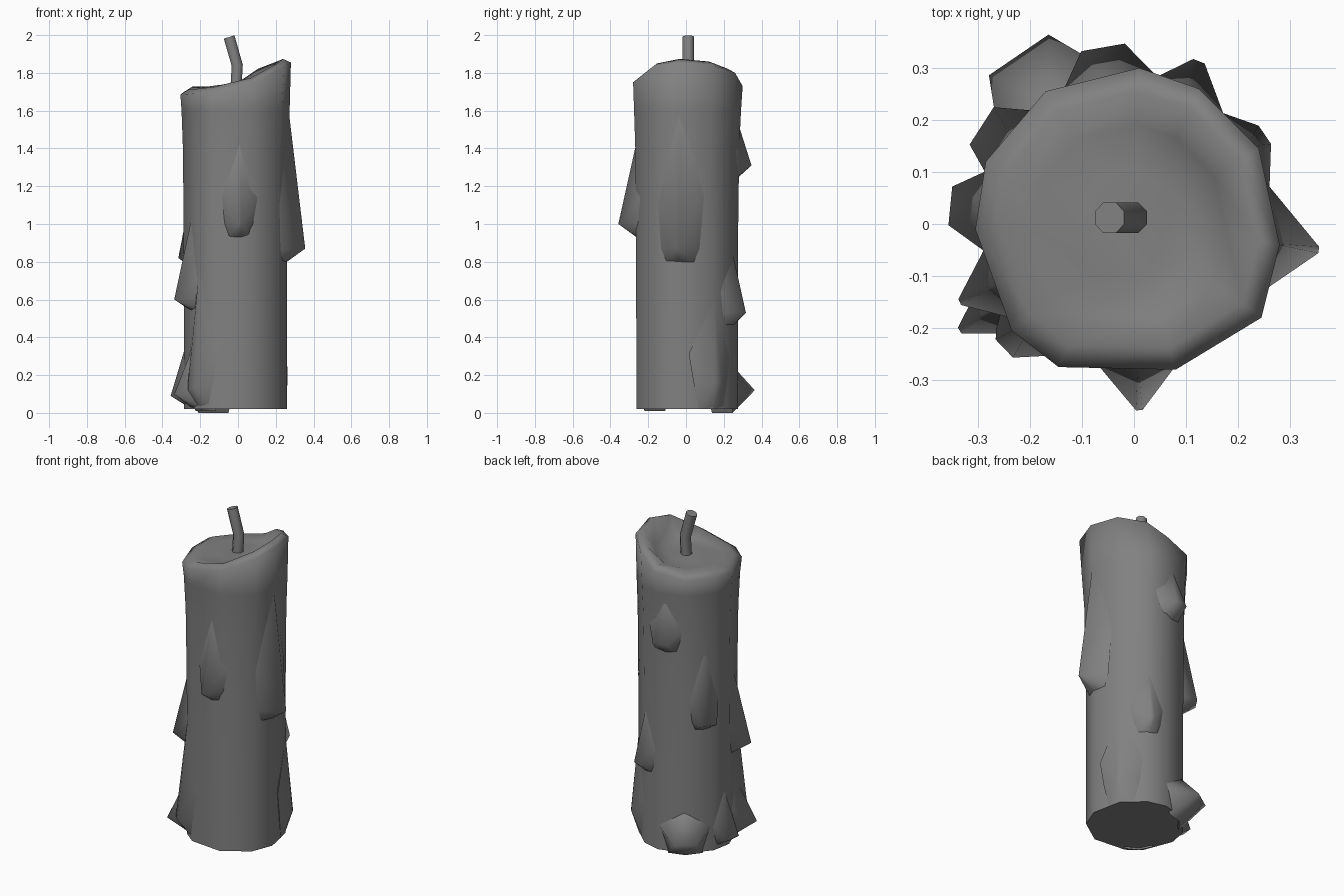
import bpy, bmesh
from math import radians, sin, cos, atan2, hypot, pi
from mathutils import Vector

cube = bpy.data.objects.get("Cube")
if cube:
    bpy.data.objects.remove(cube)

wax = bpy.data.materials.new("grey_wax")
wax.use_nodes = True
GREY = (0.22, 0.22, 0.22, 1)
wax.diffuse_color = GREY
wax.node_tree.nodes["Principled BSDF"].inputs["Base Color"].default_value = GREY


def finish(name, bm, angle):
    bmesh.ops.recalc_face_normals(bm, faces=bm.faces)
    mesh = bpy.data.meshes.new(name)
    bm.to_mesh(mesh)
    bm.free()
    ob = bpy.data.objects.new(name, mesh)
    bpy.context.collection.objects.link(ob)
    mesh.materials.append(wax)
    bpy.ops.object.select_all(action='DESELECT')
    ob.select_set(True)
    bpy.context.view_layer.objects.active = ob
    bpy.ops.object.shade_smooth_by_angle(angle=radians(angle))
    return ob


def loft(name, rings, angle):
    """Skin a stack of equal-sized rings and close both ends."""
    bm = bmesh.new()
    loops = [[bm.verts.new(p) for p in ring] for ring in rings]
    n = len(loops[0])
    for a, b in zip(loops, loops[1:]):
        for i in range(n):
            j = (i + 1) % n
            bm.faces.new((a[i], a[j], b[j], b[i]))
    bm.faces.new(loops[0])
    bm.faces.new(loops[-1])
    return finish(name, bm, angle)


# Candle body: near-round shaft, uneven rim and shallow melted basin
rim = [Vector(p) for p in (
    (0.28, -0.04, 1.855), (0.24, 0.145, 1.84), (0.125, 0.26, 1.80),
    (0.01, 0.30, 1.73), (-0.17, 0.255, 1.70), (-0.285, 0.12, 1.70),
    (-0.305, -0.01, 1.685), (-0.235, -0.205, 1.69), (-0.145, -0.275, 1.70),
    (0.08, -0.28, 1.75), (0.245, -0.18, 1.83))]
FLOOR = 1.735


def shaft(z, radius, blend, cx=-0.012):
    ring = []
    for p in rim:
        a = atan2(p.y, p.x)
        round_pt = Vector((cx + radius * cos(a), radius * sin(a), z))
        ring.append(round_pt.lerp(Vector((p.x, p.y, z)), blend))
    return ring


def basin(scale, slope, lift):
    return [Vector((p.x * scale, p.y * scale, FLOOR + slope * (p.z - FLOOR) + lift))
            for p in rim]


loft("candle_body", [
    shaft(0.02, 0.272, 0.1), shaft(0.5, 0.272, 0.1), shaft(1.0, 0.274, 0.1),
    shaft(1.4, 0.274, 0.3), shaft(1.6, 0.278, 0.6),
    rim, basin(0.85, 0.95, 0.025), basin(0.64, 0.3, 0.0), basin(0.35, 0.0, 0.0)], 85)


# Wax drips: a long taper swelling to a blunt tip, then tucking back in
def drip(name, x, y, z, top, spread, blunt, under=0.07):
    a = atan2(y, x)
    reach = hypot(x, y)
    low = max(z - under, 0.0)
    middle = z + 0.35 * (top - z)

    def at(angle, r, h):
        return (r * cos(a + angle), r * sin(a + angle), h)

    bm = bmesh.new()
    s = radians(spread)
    b = radians(blunt)
    crown = bm.verts.new(at(0, 0.265, top))
    flank = ((1.35, 0.259, middle), (1.1, 0.256, z), (0.8, 0.25, low))
    left = [bm.verts.new(at(s * k, r, h)) for k, r, h in flank]
    right = [bm.verts.new(at(-s * k, r, h)) for k, r, h in flank]
    tip = [bm.verts.new(at(k * b, reach, z)) for k in (1, -1)]
    root = bm.verts.new(at(0, 0.2, middle))
    foot = bm.verts.new(at(0, 0.262, low))
    for f in ((crown, left[0], tip[0]), (left[0], left[1], tip[0]),
              (left[1], left[2], tip[0]), (left[2], foot, tip[0]),
              (crown, tip[0], tip[1]), (tip[0], foot, tip[1]),
              (crown, tip[1], right[0]), (right[0], tip[1], right[1]),
              (right[1], tip[1], right[2]), (right[2], tip[1], foot),
              (crown, root, left[0]), (crown, right[0], root),
              (root, left[2], left[1], left[0]), (root, right[0], right[1], right[2]),
              (root, right[2], foot, left[2])):
        bm.faces.new(f)
    finish(name, bm, 85)


drip("left_drip", 0.355, -0.05, 0.87, 1.65, 22, 1)
drip("front_drip", 0.01, -0.358, 1.0, 1.42, 17, 1)
drip("back_high_drip", -0.06, 0.342, 1.31, 1.58, 21, 7, 0.08)
drip("back_low_drip", 0.125, 0.313, 0.53, 0.85, 17, 2)
drip("right_back_drip", -0.295, 0.19, 0.82, 1.3, 17, 7, 0.06)
drip("right_front_drip", -0.335, -0.15, 0.6, 1.05, 19, 1, 0.06)

# Pooled feet around the base
drip("right_foot", -0.355, 0.035, 0.09, 0.4, 18, 6, 0.06)
drip("back_right_foot", -0.225, 0.33, 0.12, 0.28, 28, 10, 0.12)
drip("right_front_foot", -0.335, -0.205, 0.1, 0.38, 17, 1, 0.08)
drip("front_right_foot", -0.25, -0.24, 0.13, 0.9, 22, 4, 0.12)
drip("back_left_foot", 0.252, 0.172, 0.16, 0.6, 23, 4, 0.14)


# Wick: eight-sided cord with one bend
def cord(x, z, tilt):
    return [(x + 0.032 * cos(t) * cos(tilt), 0.012 + 0.032 * sin(t),
             z + 0.032 * cos(t) * sin(tilt))
            for t in (pi / 8 + i * pi / 4 for i in range(8))]


loft("wick", [cord(-0.012, 1.70, 0.05), cord(-0.004, 1.84, 0.1),
              cord(-0.047, 1.99, 0.3)], 50)
